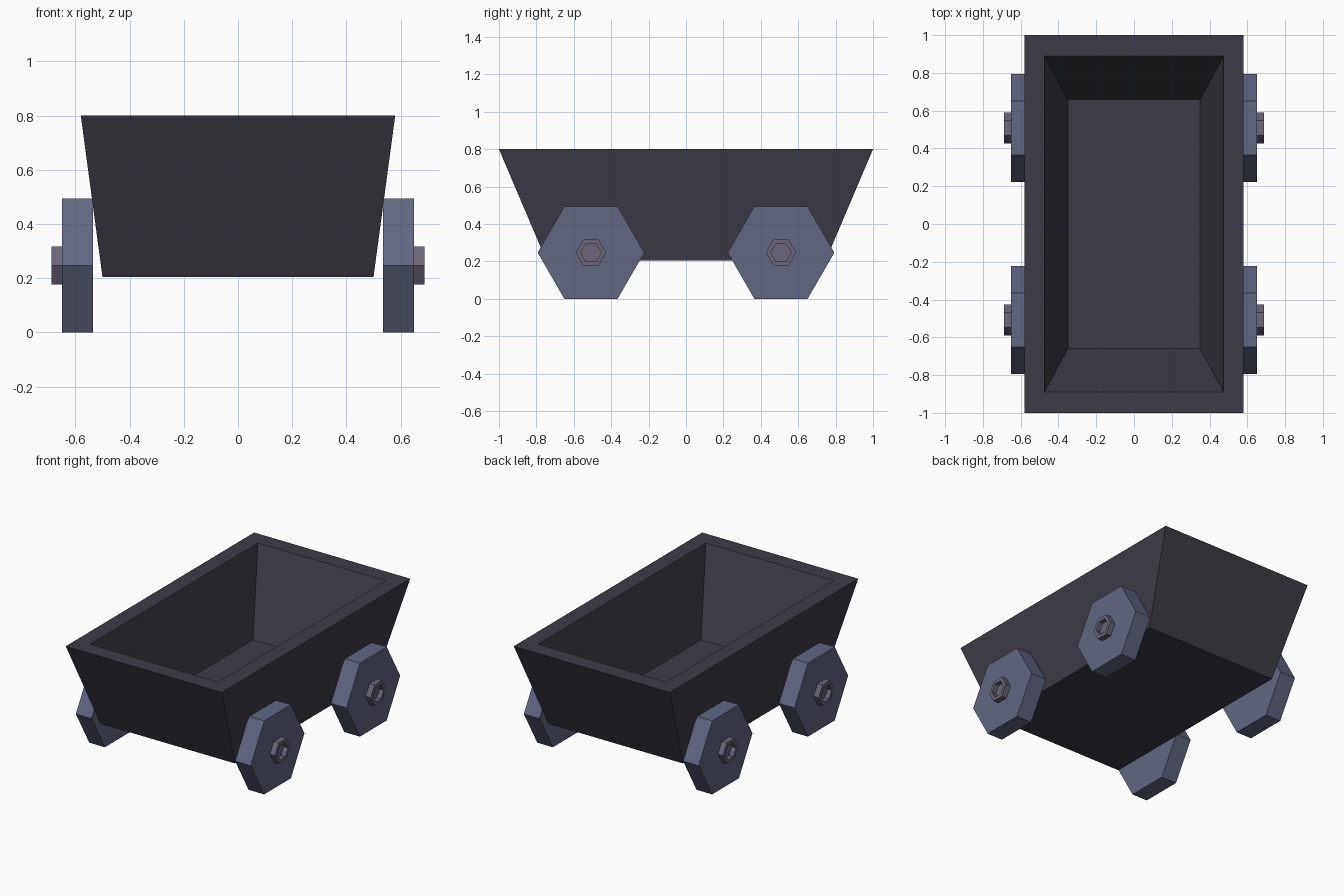
import bpy, bmesh, math

if "Cube" in bpy.data.objects:
    bpy.data.objects.remove(bpy.data.objects["Cube"])


def material(name, rgb):
    m = bpy.data.materials.new(name)
    m.diffuse_color = (*rgb, 1)
    m.use_nodes = True
    m.node_tree.nodes["Principled BSDF"].inputs["Base Color"].default_value = m.diffuse_color
    return m


TUB = material("dark_metal", (0.048, 0.045, 0.061))
WHEEL = material("wheel_metal", (0.12, 0.135, 0.22))
HUB = material("hub_metal", (0.147, 0.133, 0.188))


def skin(name, rings, mat):
    """Join a chain of equal-sized rings and cap both ends."""
    bm = bmesh.new()
    loops = [[bm.verts.new(p) for p in ring] for ring in rings]
    for a, b in zip(loops, loops[1:]):
        for i in range(len(a)):
            j = (i + 1) % len(a)
            bm.faces.new((a[i], a[j], b[j], b[i]))
    bm.faces.new(loops[0])
    bm.faces.new(loops[-1])
    bmesh.ops.recalc_face_normals(bm, faces=bm.faces)
    mesh = bpy.data.meshes.new(name)
    bm.to_mesh(mesh)
    bm.free()
    mesh.materials.append(mat)
    ob = bpy.data.objects.new(name, mesh)
    bpy.context.collection.objects.link(ob)
    return ob


def rect(x, y, z):
    return [(-x, -y, z), (x, -y, z), (x, y, z), (-x, y, z)]


def hexagon(x, y, z, r):
    return [(x, y + r * math.cos(k * math.pi / 3), z + r * math.sin(k * math.pi / 3))
            for k in range(6)]


# Hollow tapered tub: outer bottom, outer rim, inner rim, floor
skin("cart_tub", [rect(0.5, 0.747, 0.205), rect(0.58, 1.0, 0.8),
                  rect(0.475, 0.89, 0.8), rect(0.35, 0.66, 0.27)], TUB)

# Four hexagonal wheels with recessed hex hubs
for side, s in (("right", 1), ("left", -1)):
    for end, y in (("front", -0.508), ("back", 0.508)):
        def ring(x, r):
            return hexagon(s * x, y, 0.247, r)
        skin(f"{end}_{side}_wheel", [ring(0.534, 0.285), ring(0.65, 0.285)], WHEEL)
        skin(f"{end}_{side}_hub", [ring(0.64, 0.081), ring(0.688, 0.081),
                                   ring(0.688, 0.055), ring(0.658, 0.055)], HUB)
